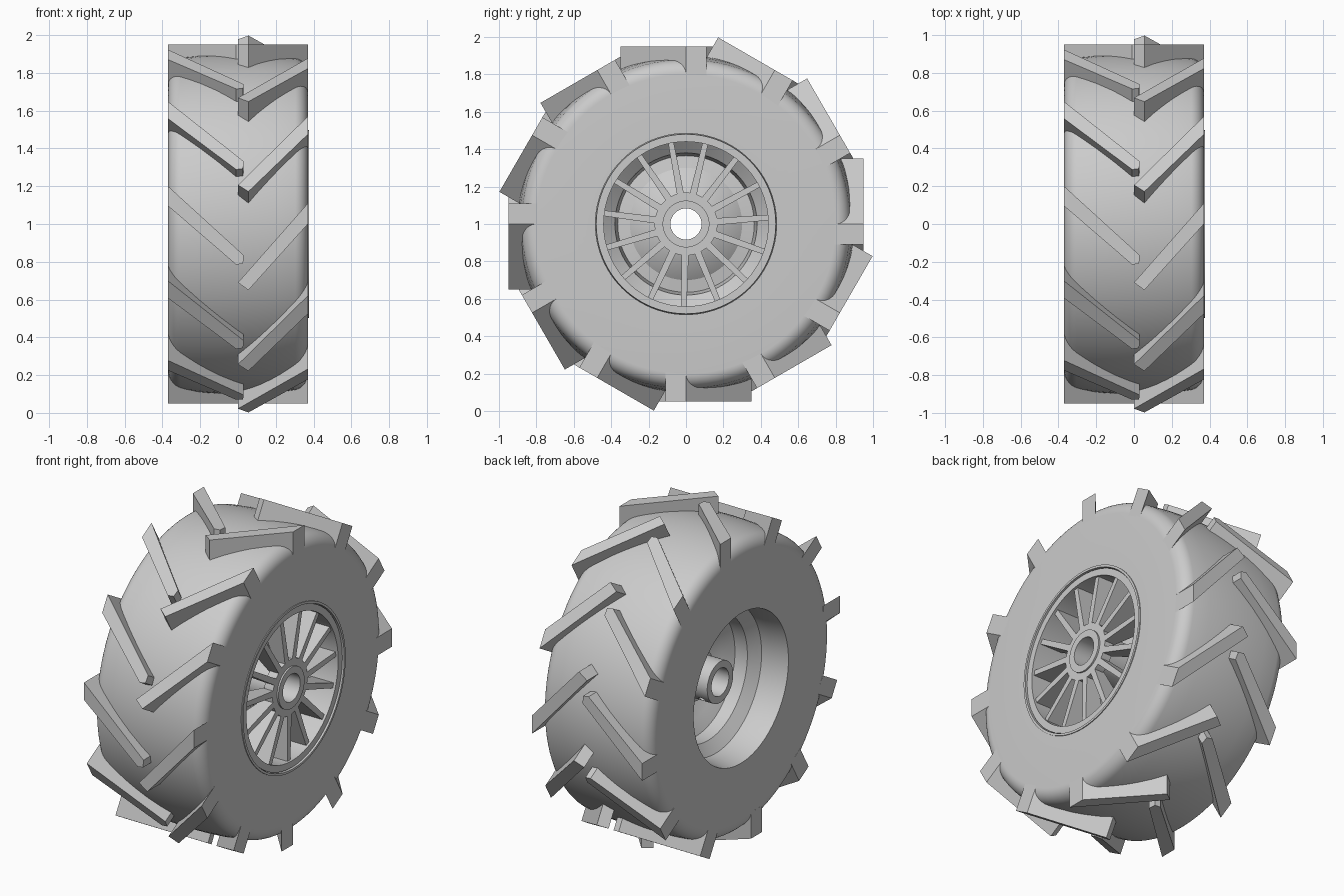
import bpy, bmesh
from math import sin, cos, pi, radians
from mathutils import Matrix, Vector

if "Cube" in bpy.data.objects:
    bpy.data.objects.remove(bpy.data.objects["Cube"], do_unlink=True)

grey = bpy.data.materials.new("plain grey")
grey.use_nodes = True
grey.diffuse_color = (0.6, 0.6, 0.6, 1)
grey.node_tree.nodes["Principled BSDF"].inputs["Base Color"].default_value = (0.6, 0.6, 0.6, 1)
CENTRE = Matrix.Translation((0, 0, 1))


def finish(name, bm, smooth=False):
    bmesh.ops.recalc_face_normals(bm, faces=bm.faces)
    bm.transform(CENTRE)
    mesh = bpy.data.meshes.new(name)
    bm.to_mesh(mesh)
    bm.free()
    mesh.materials.append(grey)
    ob = bpy.data.objects.new(name, mesh)
    bpy.context.collection.objects.link(ob)
    if smooth:
        bpy.ops.object.select_all(action='DESELECT')
        ob.select_set(True)
        bpy.context.view_layer.objects.active = ob
        bpy.ops.object.shade_smooth_by_angle(angle=radians(25))
    return ob


def revolve(name, profile, segments=96):
    """Spin a closed loop of (x, radius) points around the axle."""
    bm = bmesh.new()
    rings = [[bm.verts.new((x, r * sin(2 * pi * i / segments), r * cos(2 * pi * i / segments)))
              for x, r in profile] for i in range(segments)]
    n = len(profile)
    for i, ring in enumerate(rings):
        after = rings[(i + 1) % segments]
        for j in range(n):
            k = (j + 1) % n
            bm.faces.new((ring[j], ring[k], after[k], after[j]))
    return finish(name, bm, True)


def prism(bm, base, top, matrix):
    """Join two matching outlines into a solid."""
    a = [bm.verts.new(matrix @ Vector(p)) for p in base]
    b = [bm.verts.new(matrix @ Vector(p)) for p in top]
    bm.faces.new(a)
    bm.faces.new(b)
    for i in range(len(a)):
        j = (i + 1) % len(a)
        bm.faces.new((a[i], a[j], b[j], b[i]))


def turned(count, start=0.0):
    return [Matrix.Rotation(radians(start) + 2 * pi * i / count, 4, 'X') for i in range(count)]


# Tyre: flat sidewalls, rounded shoulders and a slightly crowned tread
half = []
for i in range(9):
    a = i * pi / 18
    half.append((0.29 + 0.08 * cos(a), 0.80 + 0.08 * sin(a)))
half += [(0.2, 0.891), (0.1, 0.898)]
tyre = [(0.37, 0.49)] + half + [(0, 0.9)] + [(-x, r) for x, r in reversed(half)]
revolve("tyre", tyre + [(-0.37, 0.465), (-0.3, 0.465), (0.3, 0.49)])

# Tread lugs: flat-topped slanted bars, one set for each half of the tread
outlines = {
    "spoke_side_lugs": [(0, -0.31), (0.055, -0.35), (0.37, 0), (0.37, 0.11)],
    "hollow_side_lugs": [(-0.37, 0.2), (-0.37, 0.095), (-0.01, -0.215), (0.027, -0.21), (0.03, -0.165)],
}
for name, outline in outlines.items():
    bm = bmesh.new()
    for m in turned(12):
        prism(bm, [(x, y, 0.79) for x, y in outline], [(x, y, 0.95) for x, y in outline], m)
    finish(name, bm)

# Rim: stepped barrel and dished web as one shell
back = [(-0.37, 0.47), (-0.37, 0.455), (-0.27, 0.44), (-0.2, 0.44), (-0.15, 0.375),
        (-0.07, 0.37), (-0.03, 0.3), (0.04, 0.2), (0.06, 0.11)]
front = [(0.09, 0.11), (0.07, 0.2), (0, 0.3), (-0.01, 0.365), (0.09, 0.38),
         (0.14, 0.44), (0.365, 0.44), (0.365, 0.48), (0.3, 0.485)]
revolve("rim", back + front)
revolve("rim_bead", [(0.3, 0.484), (0.375, 0.484), (0.375, 0.498), (0.3, 0.498)])

# Spokes: fins that deepen towards the rim
bm = bmesh.new()
for m in turned(15, 10.5):
    inner = [(x, y, 0.13) for x, y in [(0.35, -0.019), (0.35, 0.019), (0.29, 0.019), (0.29, -0.019)]]
    outer = [(x, y, 0.45) for x, y in [(0.35, -0.015), (0.35, 0.015), (0.2, 0.015), (0.2, -0.015)]]
    prism(bm, inner, outer, m)
finish("spokes", bm)
revolve("spoke_collar", [(0.29, 0.12), (0.35, 0.12), (0.35, 0.168), (0.29, 0.168)], 60)

# Hub tube with crossing pin holes near its open end
hub = revolve("hub", [(-0.23, 0.083), (0.36, 0.083), (0.36, 0.125), (-0.23, 0.125)], 64)
bm = bmesh.new()
for m in turned(2, 45):
    bmesh.ops.create_cone(bm, cap_ends=True, segments=20, radius1=0.022, radius2=0.022, depth=0.4,
                          matrix=m @ Matrix.Translation((-0.17, 0, 0)))
cutter = finish("pin_hole_cutter", bm)
cutter.hide_render = True
cutter.hide_viewport = True
cut = hub.modifiers.new("pin holes", 'BOOLEAN')
cut.object = cutter
cut.solver = 'EXACT'
cut.use_self = True
revolve("hub_flange", [(-0.08, 0.11), (0.08, 0.11), (0.08, 0.15), (-0.08, 0.15)], 64)
